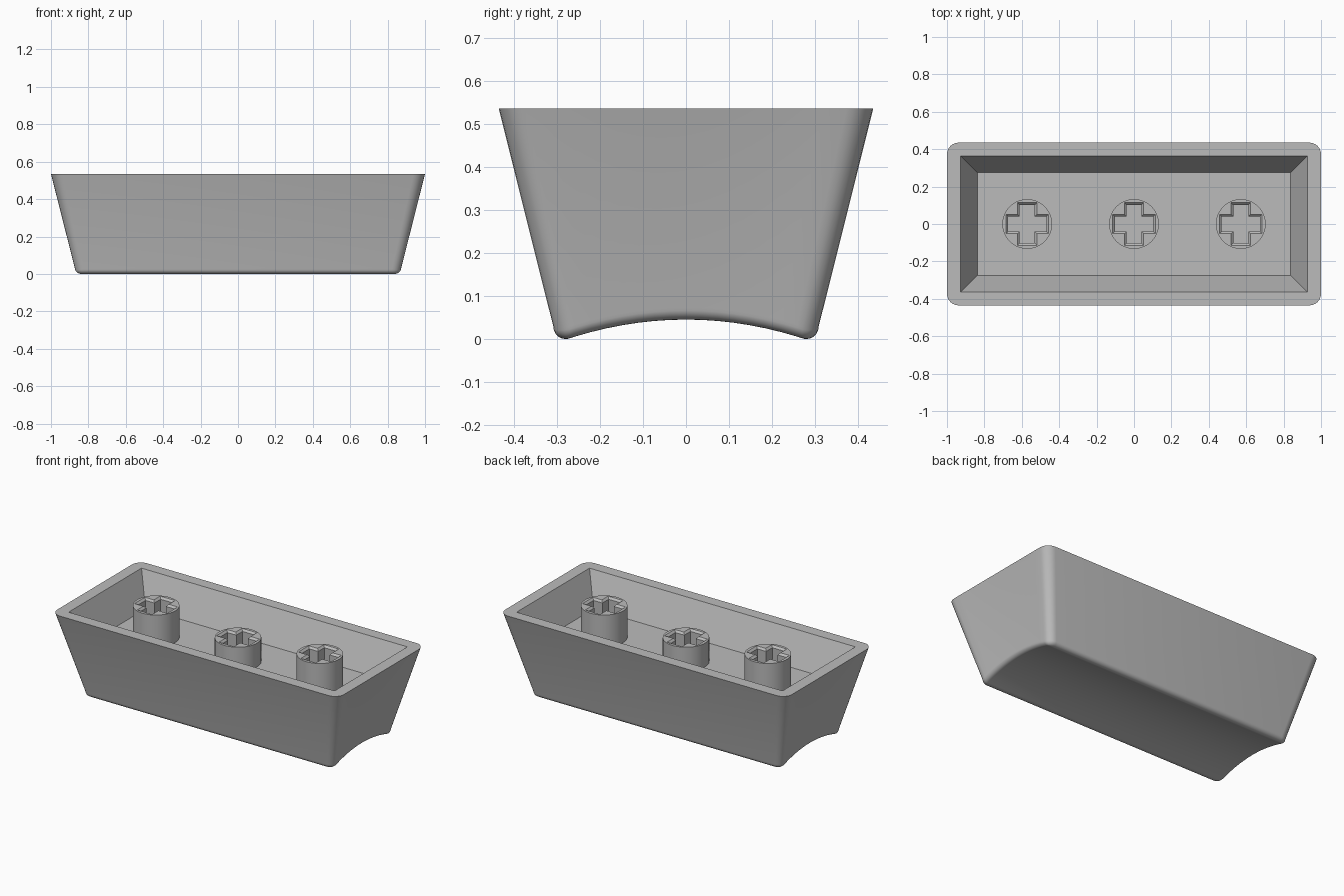
import bpy, bmesh, math

cube = bpy.data.objects.get("Cube")
if cube:
    bpy.data.objects.remove(cube, do_unlink=True)

RIM = 0.535      # height of the open rim
FLOOR = 0.335    # height of the inner floor
SCOOP = 0.045    # depth of the curved dish underneath

grey = bpy.data.materials.new("plain grey")
grey.use_nodes = True
grey.diffuse_color = (0.5, 0.5, 0.5, 1)
grey.node_tree.nodes["Principled BSDF"].inputs["Base Color"].default_value = (0.5, 0.5, 0.5, 1)


def loft(name, rings, strip_base=False):
    """Skin a list of equal-length rings, lowest first, and close both ends."""
    bm = bmesh.new()
    loops = [[bm.verts.new(p) for p in ring] for ring in rings]
    n = len(loops[0])
    for low, high in zip(loops, loops[1:]):
        for i in range(n):
            j = (i + 1) % n
            bm.faces.new((low[i], low[j], high[j], high[i]))
    bm.faces.new(loops[-1])
    base = loops[0]
    if strip_base:
        for i in range(n // 2 - 1):
            bm.faces.new((base[i], base[n - 1 - i], base[n - 2 - i], base[i + 1]))
    else:
        bm.faces.new(base[::-1])
    bmesh.ops.recalc_face_normals(bm, faces=bm.faces)
    mesh = bpy.data.meshes.new(name)
    bm.to_mesh(mesh)
    bm.free()
    mesh.materials.append(grey)
    obj = bpy.data.objects.new(name, mesh)
    bpy.context.collection.objects.link(obj)
    return obj


def activate(obj):
    bpy.ops.object.select_all(action='DESELECT')
    obj.select_set(True)
    bpy.context.view_layer.objects.active = obj


def carve(obj, cutter):
    activate(obj)
    mod = obj.modifiers.new("carve", 'BOOLEAN')
    mod.operation = 'DIFFERENCE'
    mod.solver = 'EXACT'
    mod.object = cutter
    bpy.ops.object.modifier_apply(modifier=mod.name)
    bpy.data.objects.remove(cutter, do_unlink=True)
    activate(obj)
    bpy.ops.object.shade_smooth_by_angle(angle=math.radians(30))


def rounded_ring(hx, hy, r, z, scoop):
    """Rounded rectangle whose height follows the dish; right half, then mirrored."""
    right = []
    arc = [math.pi / 2 * k / 6 for k in range(7)]
    for a in arc:
        right.append((hx - r + r * math.sin(a), -hy + r - r * math.cos(a)))
    side = hy - r
    right += [(hx, -side + 2 * side * k / 14) for k in range(1, 14)]
    for a in arc:
        right.append((hx - r + r * math.cos(a), hy - r + r * math.sin(a)))
    outline = right + [(-x, y) for x, y in reversed(right)]
    return [(x, y, z + scoop * (1 - min(1, abs(y) / 0.275) ** 2)) for x, y in outline]


def rectangle(hx, hy, z):
    return [(-hx, -hy, z), (hx, -hy, z), (hx, hy, z), (-hx, hy, z)]


def circle(cx, r, z, n=48):
    return [(cx + r * math.cos(2 * math.pi * k / n), r * math.sin(2 * math.pi * k / n), z)
            for k in range(n)]


def cross(cx, long, arm, z):
    quarter = [(long, -arm), (long, arm), (arm, arm)]
    pts = []
    for _ in range(4):
        pts += quarter
        quarter = [(-y, x) for x, y in quarter]
    return [(cx + x, y, z) for x, y in pts]


# Tapered shell with a rounded, dished underside
fillet = 0.028
rings = []
for k in range(7):
    a = math.pi / 2 * (1 - k / 6)
    inset = fillet * (1 - math.cos(a))
    z = fillet * (1 - math.sin(a))
    rings.append(rounded_ring(0.873 - inset, 0.308 - inset, 0.05 - inset, z, SCOOP))
rings.append(rounded_ring(1.0, 0.435, 0.062, RIM, 0))
shell = loft("shell", rings, strip_base=True)

# Sloping cavity, extended a little past the rim for a clean cut
over = 0.1
grow = over / (RIM - FLOOR)
cavity = loft("cavity_cutter", [
    rectangle(0.838, 0.276, FLOOR),
    rectangle(0.927 + 0.089 * grow, 0.363 + 0.087 * grow, RIM + over)])
carve(shell, cavity)

# Three round posts with chamfered cross sockets; the middle one is shorter
for name, x, top in (("right_post", -0.571, RIM),
                     ("middle_post", 0, RIM - 0.05),
                     ("left_post", 0.571, RIM)):
    post = loft(name, [circle(x, 0.133, FLOOR - 0.01), circle(x, 0.133, top)])
    chamfer = 0.012
    socket = loft("socket_cutter", [
        cross(x, 0.102, 0.04, FLOOR + 0.01),
        cross(x, 0.102, 0.04, top - chamfer),
        cross(x, 0.102 + 2 * chamfer, 0.04 + 2 * chamfer, top + chamfer)])
    carve(post, socket)
